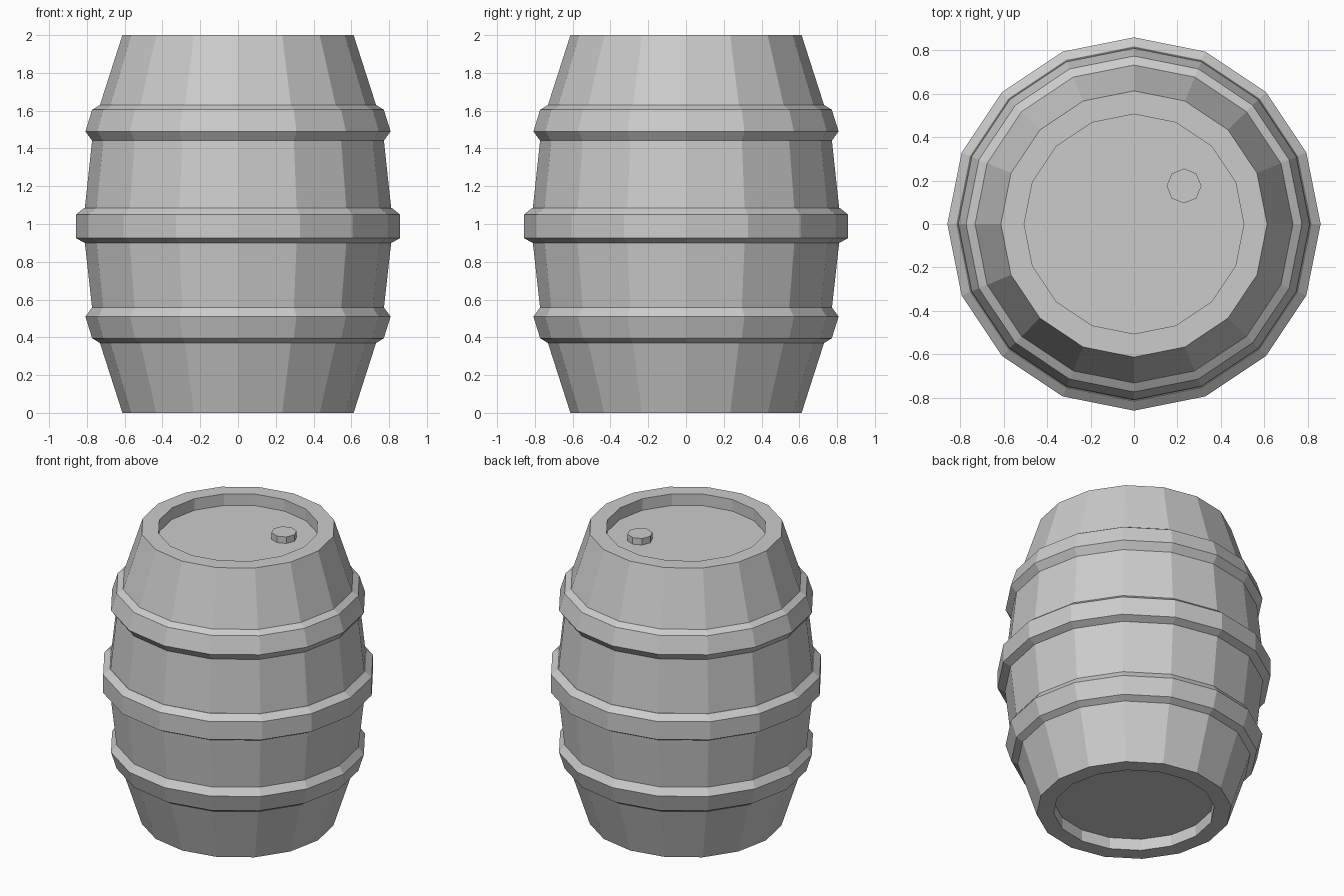
import bpy, bmesh, math

cube = bpy.data.objects.get("Cube")
if cube:
    bpy.data.objects.remove(cube, do_unlink=True)

SIDES = 16

grey = bpy.data.materials.new("plain_grey")
grey.use_nodes = True
grey.diffuse_color = (0.6, 0.6, 0.6, 1)
grey.node_tree.nodes["Principled BSDF"].inputs["Base Color"].default_value = (0.6, 0.6, 0.6, 1)


def lathe(name, profile, sides=SIDES, closed=False, centre=(0, 0)):
    """Spin (radius, z) points about z; open profiles get flat end caps."""
    bm = bmesh.new()
    rings = []
    for r, z in profile:
        turns = [2 * math.pi * i / sides for i in range(sides)]
        rings.append([bm.verts.new((r * math.cos(a), r * math.sin(a), z)) for a in turns])
    pairs = list(zip(rings, rings[1:]))
    if closed:
        pairs.append((rings[-1], rings[0]))
    else:
        bm.faces.new(rings[0])
        bm.faces.new(rings[-1])
    for low, high in pairs:
        for i in range(sides):
            j = (i + 1) % sides
            bm.faces.new((low[i], low[j], high[j], high[i]))
    bmesh.ops.recalc_face_normals(bm, faces=bm.faces)
    mesh = bpy.data.meshes.new(name)
    bm.to_mesh(mesh)
    bm.free()
    mesh.materials.append(grey)
    obj = bpy.data.objects.new(name, mesh)
    obj.location = (*centre, 0)
    bpy.context.collection.objects.link(obj)
    return obj


def flip(profile):
    """Mirror a profile about mid height."""
    return [(r, 2 - z) for r, z in reversed(profile)]


# Barrel body with a recessed head at each end
half = [(0.505, 0.08), (0.505, 0), (0.612, 0), (0.763, 0.47)]
lathe("barrel_body", half + [(0.821, 0.99)] + flip(half))

# Hoops, sunk slightly into the staves
end_hoop = [(0.68, 0.37), (0.731, 0.37), (0.772, 0.395),
            (0.808, 0.51), (0.77, 0.562), (0.7, 0.562)]
lathe("lower_hoop", end_hoop, closed=True)
lathe("upper_hoop", flip(end_hoop), closed=True)
lathe("middle_hoop", [(0.76, 0.9), (0.812, 0.9), (0.858, 0.925),
                      (0.858, 1.05), (0.814, 1.085), (0.76, 1.085)], closed=True)

# Bung on the top head
lathe("bung", [(0.08, 1.91), (0.08, 1.965)], sides=8, centre=(0.23, 0.175))
